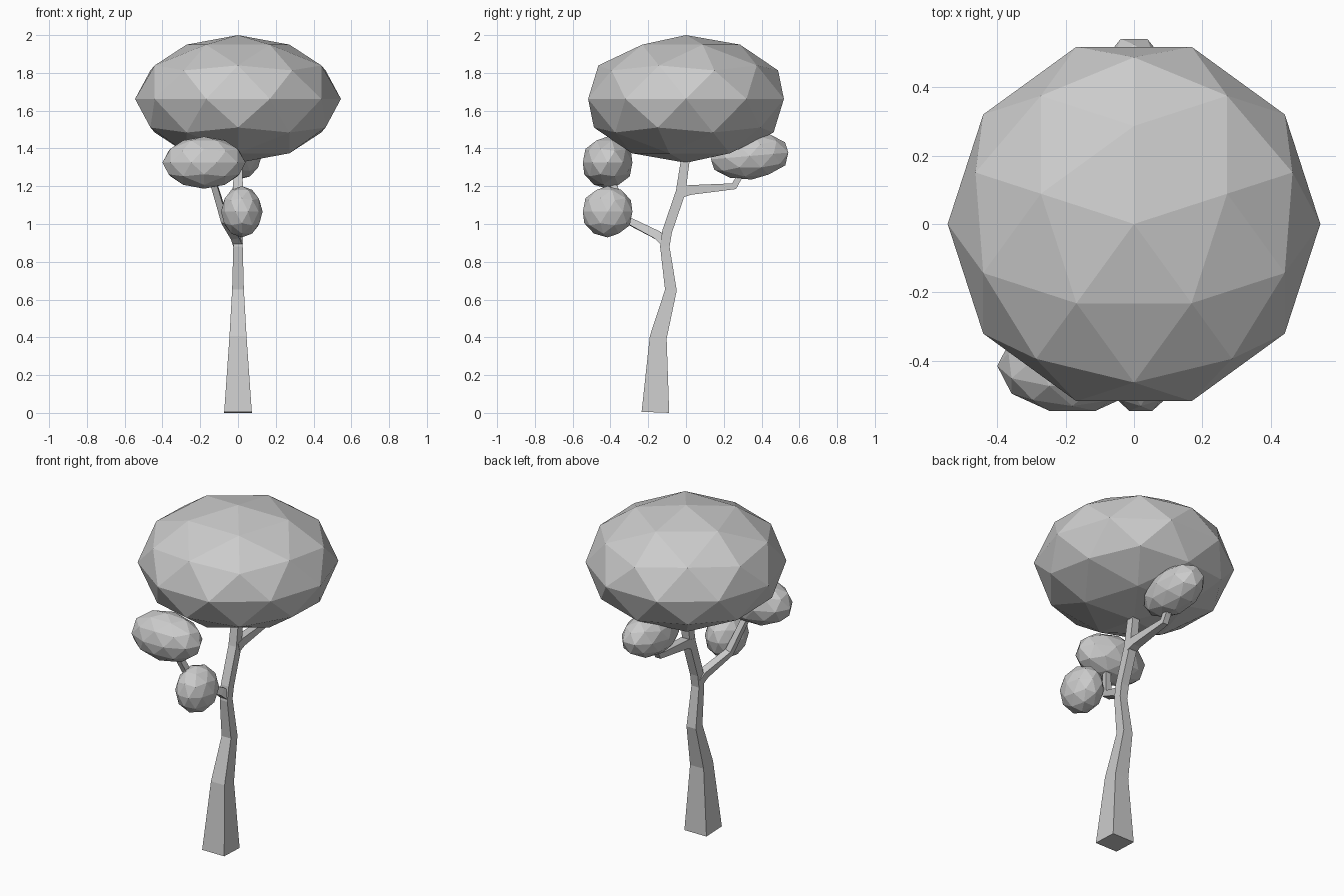
import bpy, bmesh
from math import radians
from mathutils import Vector

if "Cube" in bpy.data.objects:
    bpy.data.objects.remove(bpy.data.objects["Cube"])


def limb(name, stations):
    """Four-sided tapered limb; each station is (x, y, z, half_width)."""
    bm = bmesh.new()
    pts = [Vector(s[:3]) for s in stations]
    rings = []
    for i, p in enumerate(pts):
        a = (p - pts[i - 1]).normalized() if i else Vector()
        b = (pts[i + 1] - p).normalized() if i < len(pts) - 1 else Vector()
        t = (a + b).normalized()
        u = (Vector((1, 0, 0)) - t * t.x).normalized()
        v = t.cross(u)
        h = stations[i][3]
        rings.append([bm.verts.new(p + h * (u * su + v * sv))
                      for su, sv in ((1, 1), (-1, 1), (-1, -1), (1, -1))])
    for lo, hi in zip(rings, rings[1:]):
        for k in range(4):
            j = (k + 1) % 4
            bm.faces.new((lo[k], lo[j], hi[j], hi[k]))
    bm.faces.new(rings[0][::-1])
    bm.faces.new(rings[-1])
    bmesh.ops.recalc_face_normals(bm, faces=bm.faces)
    mesh = bpy.data.meshes.new(name)
    bm.to_mesh(mesh)
    bm.free()
    bpy.context.collection.objects.link(bpy.data.objects.new(name, mesh))


def foliage(name, centre, radii, tilt=0):
    """Faceted ball, turned a quarter so a rim corner points along x."""
    bpy.ops.mesh.primitive_ico_sphere_add(subdivisions=2, radius=1)
    ob = bpy.context.object
    ob.name = name
    ob.rotation_euler.z = radians(90)
    bpy.ops.object.transform_apply(location=False, rotation=True, scale=False)
    ob.scale = radii
    ob.rotation_euler.x = radians(tilt)
    ob.location = centre


# Trunk and branches
limb("trunk", [(0, -0.162, 0.003, 0.073), (0, -0.147, 0.40, 0.045),
               (0, -0.080, 0.65, 0.031), (0, -0.112, 0.88, 0.025),
               (0, -0.100, 0.96, 0.026), (0, -0.028, 1.17, 0.026),
               (0, 0.005, 1.40, 0.022)])
limb("back_branch", [(0, -0.03, 1.165, 0.028), (0, 0.02, 1.18, 0.026),
                     (0, 0.255, 1.20, 0.018), (0, 0.32, 1.32, 0.016)])
limb("front_branch", [(0, -0.105, 0.90, 0.025), (-0.015, -0.15, 0.94, 0.023),
                      (-0.07, -0.31, 1.02, 0.019), (-0.14, -0.40, 1.25, 0.016)])

# Foliage
foliage("crown", (0, 0, 1.662), (0.545, 0.545, 0.338))
foliage("lower_front_foliage", (0.02, -0.415, 1.065), (0.11, 0.138, 0.136))
foliage("upper_front_foliage", (-0.18, -0.415, 1.325), (0.22, 0.138, 0.138))
foliage("back_foliage", (0, 0.337, 1.36), (0.125, 0.216, 0.125), 5)
